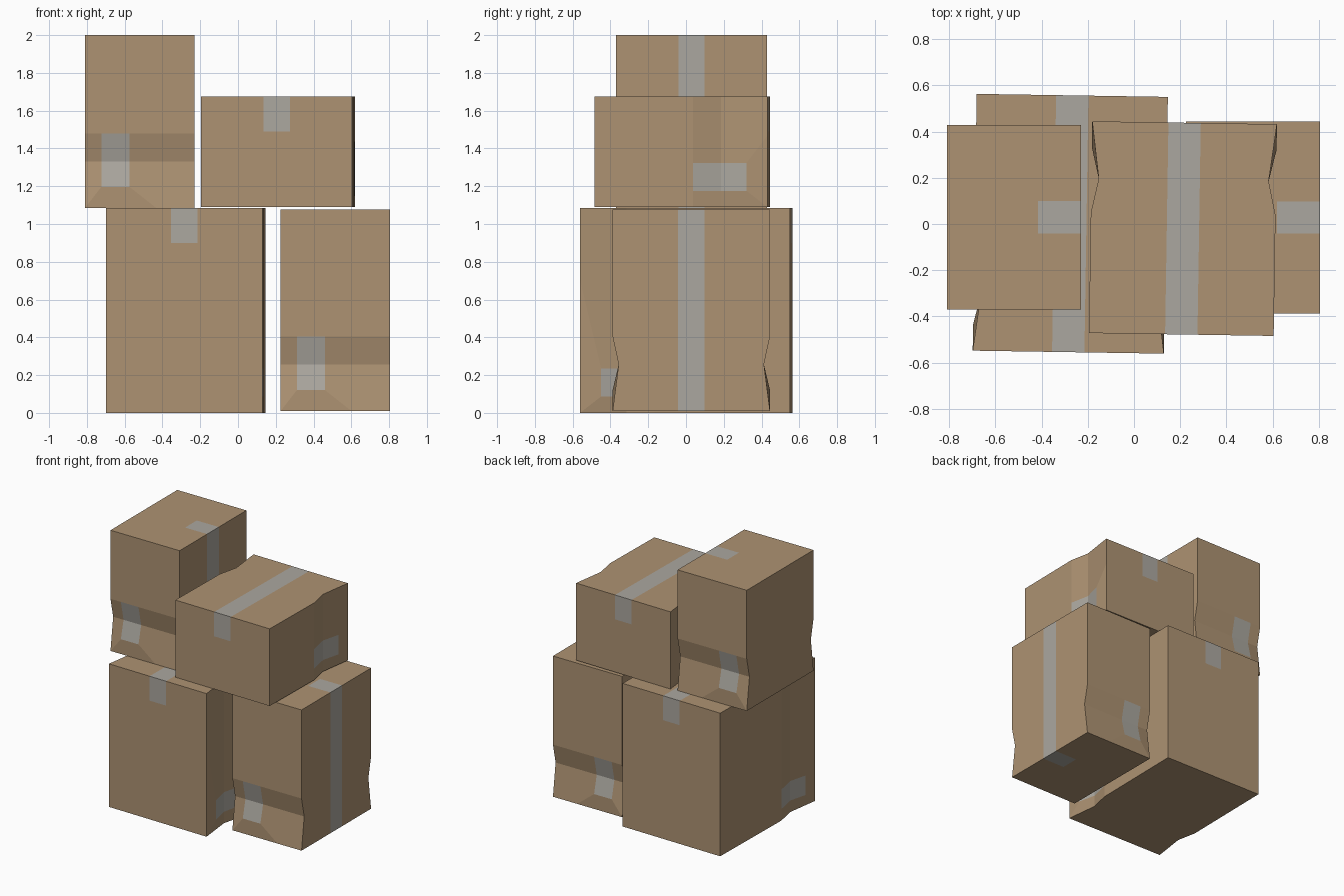
import bpy, bmesh, math
from mathutils import Matrix

if "Cube" in bpy.data.objects:
    bpy.data.objects.remove(bpy.data.objects["Cube"])


def material(name, rgb):
    mat = bpy.data.materials.new(name)
    mat.diffuse_color = (*rgb, 1)
    mat.use_nodes = True
    mat.node_tree.nodes["Principled BSDF"].inputs["Base Color"].default_value = mat.diffuse_color
    return mat


CARD = material("cardboard", (0.42, 0.29, 0.17))
TAPE = material("packing_tape", (0.41, 0.39, 0.35))

DENT = 0.032          # depth of the crushed crease
M = 0.07              # half width of the tape
FLAP = 0.185          # tape length folded over each end
T1, T2 = 0.087, 0.235  # side tape limits across the dented face
U1, U2, U3 = 0.112, 0.247, 0.395  # dent start, crease and end


def make_box(name, width, length, thick, location, axes, turn=0):
    """Box in (w, u, t): w between dented sides, u along the tape, t up to the taped face."""
    bm = bmesh.new()
    h = width / 2

    def poly(points, tape=False):
        face = bm.faces.new([bm.verts.new((w, u - length / 2, t - thick / 2))
                             for w, u, t in points])
        face.material_index = int(tape)

    for s in (-1, 1):
        def p(u, t, d=0):
            return (s * (h - d), u, t)

        top = thick
        low = [p(0, 0), p(0, 0.65 * top), p(0, top)]
        lip = [p(U1, T1), p(U1, T2)]
        crease = [p(U2, t, DENT) for t in (0, T1, T2, top)]
        rim = [p(U3, t) for t in (0, T1, T2, top)]
        far = [p(length, 0), p(length, top)]
        # Dented side with its short piece of tape
        poly([low[0], lip[0], crease[1], crease[0]])
        poly([low[0], low[1], lip[1], lip[0]])
        poly([low[1], low[2], crease[3], crease[2], lip[1]])
        poly([lip[0], lip[1], crease[2], crease[1]], True)
        for i in range(3):
            poly([crease[i], crease[i + 1], rim[i + 1], rim[i]], i == 1)
        poly(rim + far[::-1])
        # Half of the taped face
        poly([low[2], crease[3], rim[3], far[1], (s * M, length, top), (s * M, 0, top)])
        # Half of each end
        for u in (0, length):
            side = [p(u, 0), (s * M, u, 0), (s * M, u, top - FLAP), (s * M, u, top), p(u, top)]
            poly(side + ([low[1]] if u == 0 else []))

    # Long tape strip and its folded ends
    poly([(-M, 0, thick), (M, 0, thick), (M, length, thick), (-M, length, thick)], True)
    for u in (0, length):
        k = thick - FLAP
        poly([(-M, u, k), (M, u, k), (M, u, thick), (-M, u, thick)], True)
        poly([(-M, u, 0), (M, u, 0), (M, u, k), (-M, u, k)])
    # Untaped face opposite the strip
    right = [(h, 0, 0), (h - DENT, U2, 0), (h, U3, 0), (h, length, 0), (M, length, 0)]
    left = [(-w, u, t) for w, u, t in reversed(right)]
    poly([(M, 0, 0)] + right + left + [(-M, 0, 0)])

    bmesh.ops.remove_doubles(bm, verts=bm.verts, dist=1e-5)
    basis = Matrix(axes).transposed().to_4x4()  # columns are the w, u, t directions
    bm.transform(Matrix.Rotation(math.radians(turn), 4, 'Z') @ basis)
    bmesh.ops.recalc_face_normals(bm, faces=bm.faces)
    mesh = bpy.data.meshes.new(name)
    bm.to_mesh(mesh)
    bm.free()
    mesh.materials.append(CARD)
    mesh.materials.append(TAPE)
    obj = bpy.data.objects.new(name, mesh)
    obj.location = location
    bpy.context.collection.objects.link(obj)


X, Y, Z = (1, 0, 0), (0, 1, 0), (0, 0, 1)
# Lower pair: flat large box and a box standing on end
make_box("large_lower_box", 0.828, 1.112, 1.085, (-0.276, 0.001, 0.5425), (X, Y, Z), -0.9)
make_box("upright_lower_box", 0.833, 1.067, 0.58, (0.515, 0.028, 0.5425), (Y, Z, X))
# Upper pair: a box standing on end and a flat box
make_box("upright_upper_box", 0.80, 0.915, 0.58, (-0.52, 0.029, 1.5425), (Y, Z, X))
make_box("flat_upper_box", 0.80, 0.917, 0.585, (0.212, -0.02, 1.3815), (X, (0, -1, 0), Z), -0.9)
